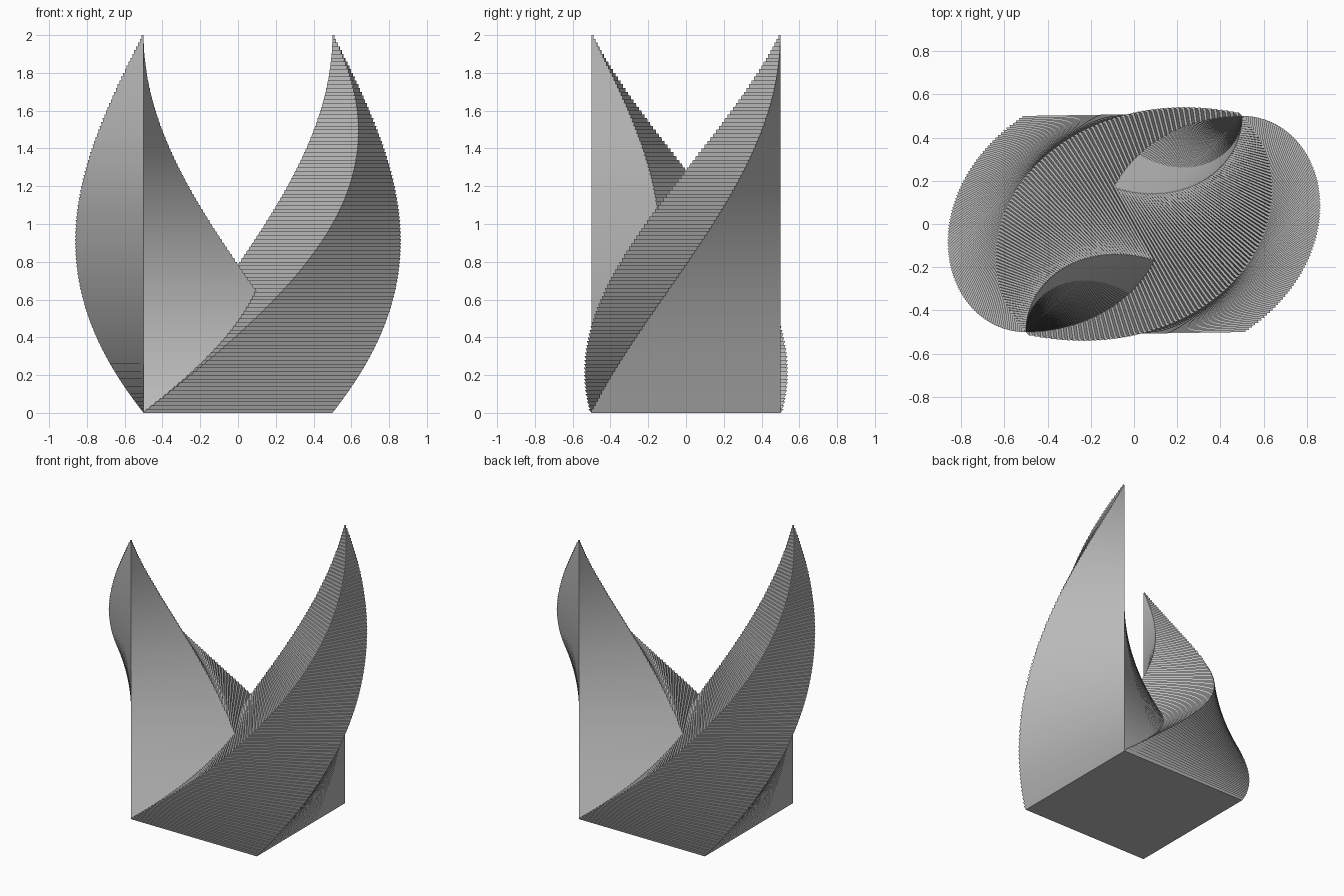
import bpy, bmesh
from math import pi, sin, cos

cube = bpy.data.objects.get("Cube")
if cube:
    bpy.data.objects.remove(cube, do_unlink=True)

LAYERS = 100
HEIGHT = 2.0

grey = bpy.data.materials.new("plain_grey")
grey.use_nodes = True
colour = (0.5, 0.5, 0.5, 1)
grey.diffuse_color = colour
grey.node_tree.nodes["Principled BSDF"].inputs["Base Color"].default_value = colour


def square_ring(bm, size, turn, z):
    """Square with one corner on the origin, turned about that corner."""
    c, s = size * cos(turn), size * sin(turn)
    return [bm.verts.new((x, y, z)) for x, y in ((0, 0), (c, s), (c - s, s + c), (-s, c))]


# Tapering stack of twisted square layers, pivoting on a vertical corner edge
bm = bmesh.new()
previous = None
for i in range(LAYERS):
    size = 1 - i / LAYERS
    low = square_ring(bm, size, pi / 2 * i / LAYERS, HEIGHT * i / LAYERS)
    high = square_ring(bm, size, pi / 2 * (i + 1) / LAYERS, HEIGHT * (i + 1) / LAYERS)
    for a in range(4):
        b = (a + 1) % 4
        bm.faces.new((low[a], low[b], high[b], high[a]))
    if previous:
        # Step treads on the two sides away from the pivot
        for a, b in ((1, 2), (2, 3)):
            bm.faces.new((previous[a], previous[b], low[b], low[a]))
    else:
        bm.faces.new(low[::-1])
    previous = high
bm.faces.new(previous)

mesh = bpy.data.meshes.new("twisted_horn")
bm.to_mesh(mesh)
bm.free()
mesh.materials.append(grey)

# The same horn stands on two opposite corners of the base
for name, corner, turn in (("right_twisted_horn", -0.5, 0), ("left_twisted_horn", 0.5, pi)):
    horn = bpy.data.objects.new(name, mesh)
    horn.location = (corner, corner, 0)
    horn.rotation_euler.z = turn
    bpy.context.collection.objects.link(horn)
